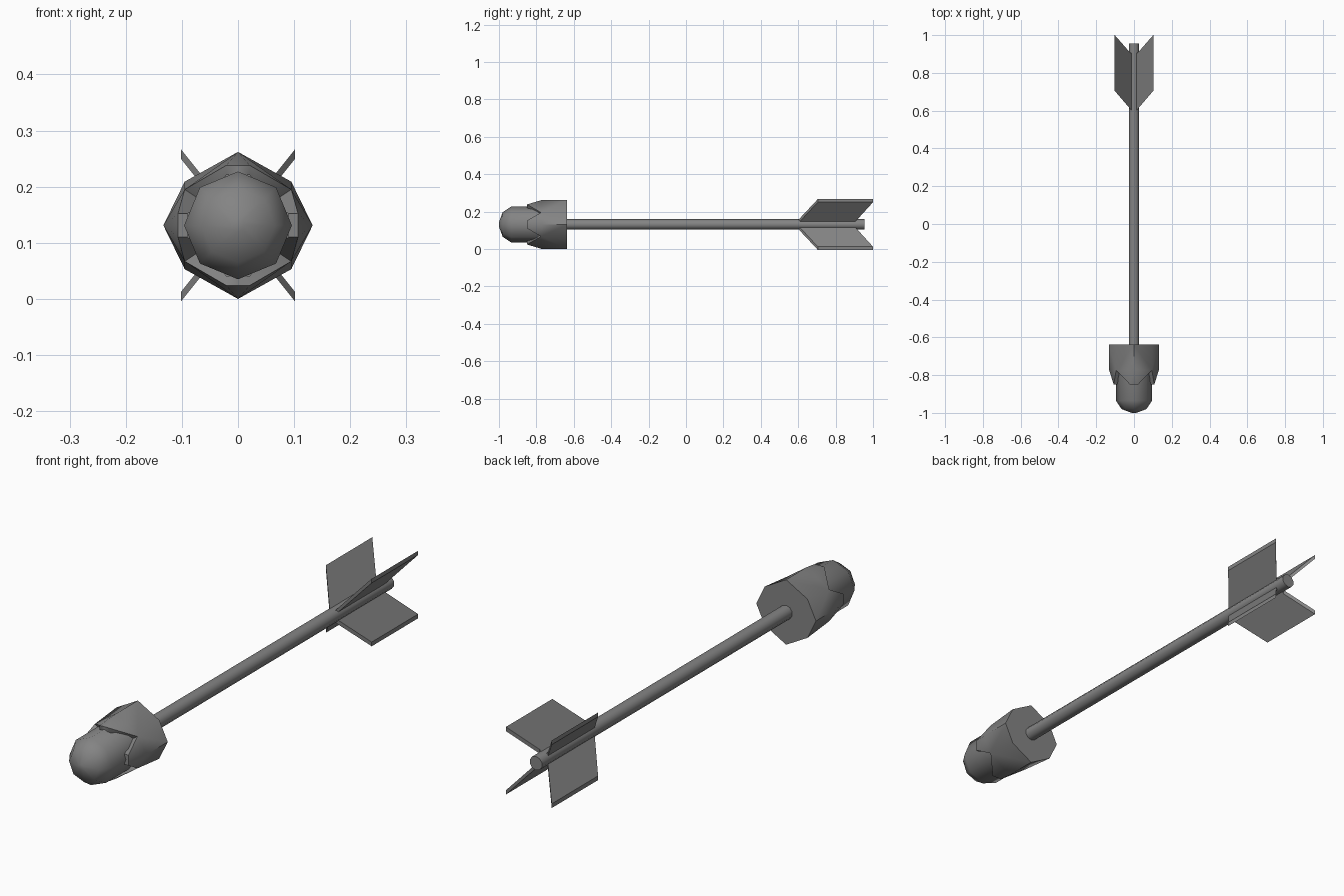
import bpy, bmesh, math
from mathutils import Vector

cube = bpy.data.objects.get("Cube")
if cube:
    bpy.data.objects.remove(cube, do_unlink=True)

AXIS_Z = 0.131  # height of the arrow's long axis

grey = bpy.data.materials.new("mid_grey")
grey.use_nodes = True
grey.diffuse_color = (0.23, 0.23, 0.23, 1)
grey.node_tree.nodes["Principled BSDF"].inputs["Base Color"].default_value = (0.23, 0.23, 0.23, 1)


def finish(name, bm, smooth_angle):
    """Weld, fix normals, and turn a bmesh into a shaded object."""
    bmesh.ops.remove_doubles(bm, verts=bm.verts, dist=1e-5)
    bmesh.ops.recalc_face_normals(bm, faces=bm.faces)
    mesh = bpy.data.meshes.new(name)
    bm.to_mesh(mesh)
    bm.free()
    mesh.materials.append(grey)
    obj = bpy.data.objects.new(name, mesh)
    obj.location.z = AXIS_Z
    bpy.context.collection.objects.link(obj)
    bpy.ops.object.select_all(action='DESELECT')
    obj.select_set(True)
    bpy.context.view_layer.objects.active = obj
    bpy.ops.object.shade_smooth_by_angle(angle=math.radians(smooth_angle))
    return obj


def face(bm, points):
    bm.faces.new([bm.verts.new(p) for p in points])


def lathe(name, profile, sides, smooth_angle):
    """Revolve (y, radius) points around the long axis, capping open ends."""
    bm = bmesh.new()
    rings = []
    for y, r in profile:
        rings.append([bm.verts.new((r * math.sin(2 * math.pi * i / sides), y,
                                    r * math.cos(2 * math.pi * i / sides))) for i in range(sides)])
    for a, b in zip(rings, rings[1:]):
        for i in range(sides):
            j = (i + 1) % sides
            bm.faces.new((a[i], a[j], b[j], b[i]))
    bm.faces.new(rings[0])
    bm.faces.new(rings[-1])
    return finish(name, bm, smooth_angle)


# Shaft
lathe("shaft", [(-0.66, 0.028), (0.955, 0.028)], 10, 50)

# Blunt rounded tip
lathe("rounded_tip", [(-1.0, 0.012), (-0.98, 0.066), (-0.935, 0.096), (-0.66, 0.096)], 8, 55)

# Collar with four prongs gripping the tip
BACK, MID, PRONG = -0.637, -0.77, -0.85
bm = bmesh.new()
for sx in (1, -1):
    for sz in (1, -1):
        diag = Vector((0.095 * sx, BACK, 0.078 * sz))
        valley = Vector((0.095 * sx, -0.775, 0.064 * sz))
        valley_in = Vector((0.057 * sx, -0.775, 0.039 * sz))
        centre = Vector((0, BACK, 0))
        for side in (True, False):
            if side:    # prong on the left or right
                out, across, r = Vector((sx, 0, 0)), Vector((0, 0, sz)), 0.133
            else:       # prong above or below
                out, across, r = Vector((0, 0, sz)), Vector((sx, 0, 0)), 0.131
            back = out * r + Vector((0, BACK, 0))
            mid = out * r + Vector((0, MID, 0))
            end = out * 0.107 + Vector((0, PRONG, 0))
            end_in = out * 0.09 + Vector((0, PRONG, 0))
            corner, corner_in = end + across * 0.021, end_in + across * 0.021
            face(bm, (back, diag, valley, mid))
            face(bm, (mid, valley, corner))
            face(bm, (mid, corner, end))
            face(bm, (end, corner, corner_in, end_in))
            face(bm, (corner, valley, valley_in, corner_in))
            face(bm, (centre, back, diag))
finish("pronged_collar", bm, 50)

# Four swept fletching fins, as (y, distance along the fin direction)
FIN = [(0.60, 0.0), (0.60, 0.12), (0.705, 1.0), (1.0, 1.0), (0.905, 0.18), (0.905, 0.0)]
for sx, x_name in ((1, "left"), (-1, "right")):
    for sz, z_name in ((1, "upper"), (-1, "lower")):
        bm = bmesh.new()
        layers = [[bm.verts.new((0.102 * t * sx, y, (0.1275 * t + off) * sz)) for y, t in FIN]
                  for off in (-0.0085, 0.0085)]
        bm.faces.new(layers[0])
        bm.faces.new(layers[1])
        for i in range(len(FIN)):
            j = (i + 1) % len(FIN)
            bm.faces.new((layers[0][i], layers[0][j], layers[1][j], layers[1][i]))
        finish(f"{z_name}_{x_name}_fin", bm, 30)
